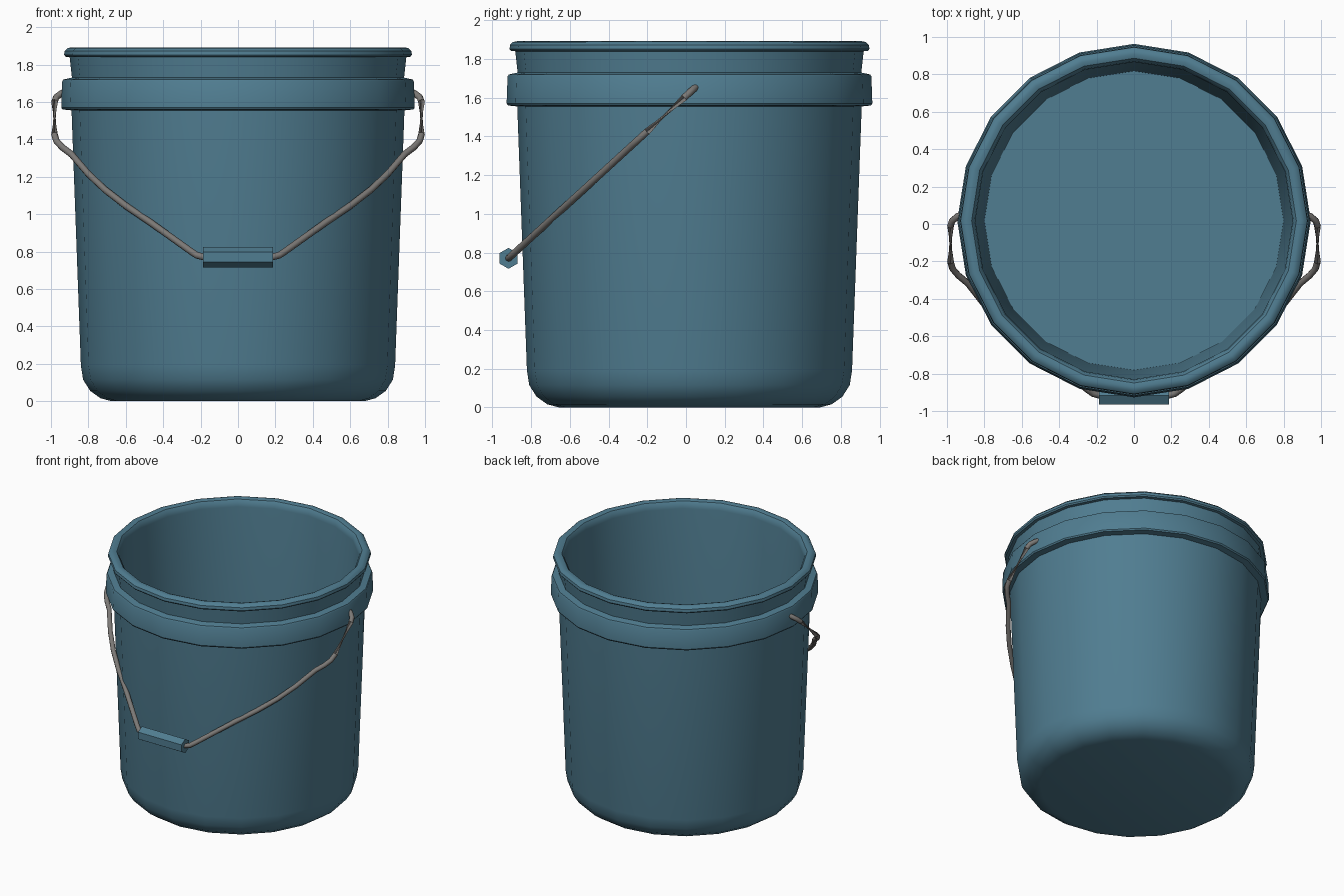
import bpy, bmesh, math
from mathutils import Matrix, Vector

if "Cube" in bpy.data.objects:
    bpy.data.objects.remove(bpy.data.objects["Cube"])

CY = 0.018          # bucket axis sits slightly behind the origin
SIDES = 20


def material(name, rgb):
    m = bpy.data.materials.new(name)
    m.diffuse_color = (*rgb, 1)
    m.use_nodes = True
    m.node_tree.nodes["Principled BSDF"].inputs["Base Color"].default_value = m.diffuse_color
    return m


def finish(bm, name, mat, angle=None):
    bmesh.ops.recalc_face_normals(bm, faces=bm.faces)
    me = bpy.data.meshes.new(name)
    bm.to_mesh(me)
    bm.free()
    ob = bpy.data.objects.new(name, me)
    bpy.context.collection.objects.link(ob)
    me.materials.append(mat)
    if angle:
        bpy.ops.object.select_all(action='DESELECT')
        ob.select_set(True)
        bpy.context.view_layer.objects.active = ob
        bpy.ops.object.shade_smooth_by_angle(angle=math.radians(angle))
    return ob


def bridge(bm, a, b):
    n = len(a)
    for i in range(n):
        bm.faces.new((a[i], a[(i + 1) % n], b[(i + 1) % n], b[i]))


def lathe(name, profile, mat):
    bm = bmesh.new()
    rings = []
    for r, z in profile:
        rings.append([bm.verts.new((r * math.cos(i * math.tau / SIDES),
                                    r * math.sin(i * math.tau / SIDES) + CY, z))
                      for i in range(SIDES)])
    for a, b in zip(rings, rings[1:]):
        bridge(bm, a, b)
    bm.faces.new(rings[0])
    bm.faces.new(rings[-1])
    return finish(bm, name, mat, 35)


def tube(name, pts, radius, mat, sides=8):
    bm = bmesh.new()
    rings = []
    normal = Vector((0, 0.675, -0.738)).cross(Vector((1, 0, 0)))  # normal of the wire plane
    for i, p in enumerate(pts):
        d_in = (p - pts[max(i - 1, 0)]).normalized()
        d_out = (pts[min(i + 1, len(pts) - 1)] - p).normalized()
        t = (d_in + d_out).normalized()
        u = (normal - t * normal.dot(t)).normalized()
        v = t.cross(u)
        rings.append([bm.verts.new(p + radius * (u * math.cos(k * math.tau / sides)
                                                 + v * math.sin(k * math.tau / sides)))
                      for k in range(sides)])
    for a, b in zip(rings, rings[1:]):
        bridge(bm, a, b)
    bm.faces.new(rings[0])
    bm.faces.new(rings[-1])
    return finish(bm, name, mat, 50)


blue = material("blue_plastic", (0.08, 0.205, 0.283))
steel = material("steel_wire", (0.2, 0.19, 0.18))

# Bucket: outer wall, band, neck, rolled lip, then inner wall and floor
lathe("bucket", [
    (0.675, 0), (0.735, 0.016), (0.79, 0.055), (0.828, 0.115), (0.84, 0.19),
    (0.89, 1.555), (0.938, 1.56), (0.945, 1.57),
    (0.94, 1.71), (0.934, 1.72), (0.888, 1.73),
    (0.9, 1.84), (0.922, 1.842), (0.93, 1.852), (0.927, 1.873), (0.912, 1.888),
    (0.89, 1.892), (0.868, 1.885), (0.853, 1.865), (0.848, 1.835),
    (0.8, 0.12)], blue)

# Wire handle: half path as (x, z), mirrored; it lies in a sloping plane
half = [(0.9, 1.665), (0.945, 1.645), (0.972, 1.625), (0.981, 1.6), (0.981, 1.425),
        (0.97, 1.39), (0.94, 1.358), (0.89, 1.32), (0.8, 1.215), (0.71, 1.13),
        (0.6, 1.045), (0.47, 0.957), (0.25, 0.8), (0.22, 0.78), (0.18, 0.77)]
path = [(-x, z) for x, z in half] + [(x, z) for x, z in reversed(half)]
tube("wire_handle", [Vector((x, 0.05 + (z - 1.655) * 1.093, z)) for x, z in path], 0.018, steel)

# Hexagonal grip
bm = bmesh.new()
bmesh.ops.create_cone(bm, cap_ends=True, segments=6, radius1=0.054, radius2=0.054, depth=0.374,
                      matrix=Matrix.Translation((0, -0.917, 0.77))
                      @ Matrix.Rotation(math.pi / 2, 4, 'Y'))
# Turn the hexagon so that a corner points up
zmax = max(v.co.z for v in bm.verts)
if zmax < 0.77 + 0.05:
    bmesh.ops.rotate(bm, verts=bm.verts, cent=(0, -0.917, 0.77),
                     matrix=Matrix.Rotation(math.pi / 6, 3, 'X'))
finish(bm, "grip", blue)
